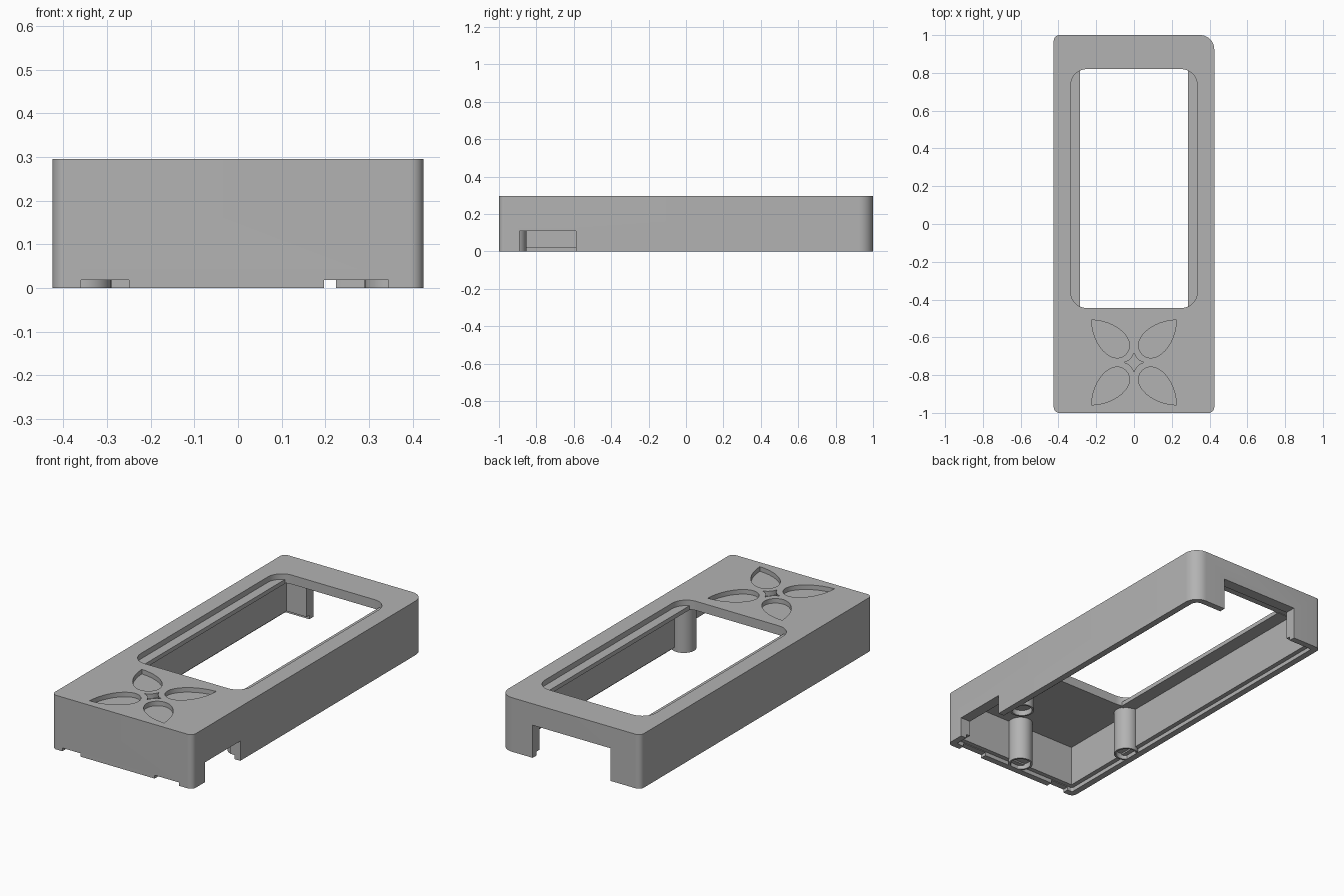
import bpy, bmesh, math
from mathutils import Vector
from mathutils.geometry import interpolate_bezier

if "Cube" in bpy.data.objects:
    bpy.data.objects.remove(bpy.data.objects["Cube"], do_unlink=True)

grey = bpy.data.materials.new("plain_grey")
grey.use_nodes = True
grey.diffuse_color = (0.45, 0.45, 0.45, 1)
grey.node_tree.nodes["Principled BSDF"].inputs["Base Color"].default_value = grey.diffuse_color

HEIGHT, CEILING, WALL, LIP = 0.295, 0.245, 0.06, 0.035
HX, HY = 0.425, 1.0


def finish(name, bm):
    bmesh.ops.recalc_face_normals(bm, faces=bm.faces)
    mesh = bpy.data.meshes.new(name)
    bm.to_mesh(mesh)
    bm.free()
    mesh.materials.append(grey)
    ob = bpy.data.objects.new(name, mesh)
    bpy.context.collection.objects.link(ob)
    return ob


def prism(name, outline, z0, z1):
    """Extrude a flat outline from z0 up to z1."""
    bm = bmesh.new()
    face = bm.faces.new([bm.verts.new((x, y, z0)) for x, y in outline])
    up = bmesh.ops.extrude_face_region(bm, geom=[face])["geom"]
    bmesh.ops.translate(bm, vec=(0, 0, z1 - z0),
                        verts=[v for v in up if isinstance(v, bmesh.types.BMVert)])
    return finish(name, bm)


def rounded(x0, x1, y0, y1, radii=(0, 0, 0, 0), steps=10):
    """Rectangle outline; radii run front -x, front +x, back +x, back -x."""
    corners = [(x0, y0, 1, 1), (x1, y0, -1, 1), (x1, y1, -1, -1), (x0, y1, 1, -1)]
    points = []
    for i, ((x, y, sx, sy), r) in enumerate(zip(corners, radii)):
        if r == 0:
            points.append((x, y))
            continue
        for k in range(steps + 1):
            a = math.pi + (i + k / steps) * math.pi / 2
            points.append((x + sx * r + r * math.cos(a), y + sy * r + r * math.sin(a)))
    return points


def bezier(a, b, c, d, n=14):
    pts = interpolate_bezier(*[Vector((*p, 0)) for p in (a, b, c, d)], n)
    return [(p.x, p.y) for p in pts]


def cut(target, cutter):
    mod = target.modifiers.new("cut", 'BOOLEAN')
    mod.operation, mod.solver, mod.object = 'DIFFERENCE', 'EXACT', cutter
    bpy.context.view_layer.objects.active = target
    bpy.ops.object.modifier_apply(modifier=mod.name)
    bpy.data.objects.remove(cutter, do_unlink=True)


def smooth(ob):
    bpy.ops.object.select_all(action='DESELECT')
    ob.select_set(True)
    bpy.context.view_layer.objects.active = ob
    bpy.ops.object.shade_smooth_by_angle(angle=math.radians(30))


# Outer shell, hollow from below with a stepped lip
case = prism("case_shell", rounded(-HX, HX, -HY, HY, (0.03, 0.03, 0.075, 0.03)), 0, HEIGHT)
cut(case, prism("cavity", rounded(WALL - HX, HX - WALL, WALL - HY, HY - WALL), -0.1, CEILING))
cut(case, prism("lip_step", rounded(LIP - HX, HX - LIP, LIP - HY, HY - LIP,
                                    (0.01, 0.01, 0.04, 0.01)), -0.1, 0.022))

# Display window
cut(case, prism("window", rounded(-0.335, 0.335, -0.445, 0.82, (0.085,) * 4), 0.2, 0.4))

# Openings in the back, side and front walls
cut(case, prism("back_opening", rounded(-0.245, 0.225, 0.9, 1.1), -0.1, 0.178))
cut(case, prism("side_opening", rounded(0.35, 0.5, -0.89, -0.587), -0.1, 0.108))
for x0, x1 in ((-0.36, -0.25), (0.197, 0.345)):
    cut(case, prism("front_notch", rounded(x0, x1, -1.1, -0.92), -0.1, 0.018))

# Flower relief: four petals around a small star
CENTRE_Y, RELIEF = -0.733, HEIGHT - 0.025
half = bezier((0.225, 0.225), (0.08, 0.22), (-0.02, 0.11), (0.043, 0.043))
petal = half + [(y, x) for x, y in reversed(half[1:-1])]
for sx in (-1, 1):
    for sy in (-1, 1):
        cut(case, prism("petal", [(sx * x, CENTRE_Y + sy * y) for x, y in petal], RELIEF, 0.4))
arc = bezier((0.052, 0), (0.025, 0.008), (0.008, 0.025), (0, 0.052), 8)[:-1]
star = []
for quarter in range(4):
    star += [(x, CENTRE_Y + y) for x, y in arc]
    arc = [(-y, x) for x, y in arc]
cut(case, prism("star", star, RELIEF, 0.4))
smooth(case)

# Ledges along both long sides of the window
for side, s in (("left", 1), ("right", -1)):
    x0, x1 = sorted((s * 0.285, s * 0.345))
    prism("window_ledge_" + side, rounded(x0, x1, -0.45, 0.825), CEILING - 0.003, CEILING + 0.02)

# Screw posts with a shallow socket in the lower end
for name, x, y in (("post_front", 0, -0.917), ("post_left", 0.353, -0.485),
                   ("post_right", -0.353, -0.485)):
    bm = bmesh.new()
    profile = [(0, 0.03), (0.053, 0.03), (0.053, 0), (0.063, 0), (0.063, CEILING + 0.003)]
    verts = [bm.verts.new((r, 0, z)) for r, z in profile]
    edges = [bm.edges.new(pair) for pair in zip(verts, verts[1:])]
    bmesh.ops.spin(bm, geom=verts + edges, cent=(0, 0, 0), axis=(0, 0, 1),
                   angle=math.tau, steps=32)
    bmesh.ops.remove_doubles(bm, verts=bm.verts, dist=0.0001)
    post = finish(name, bm)
    post.location = (x, y, 0)
    smooth(post)
